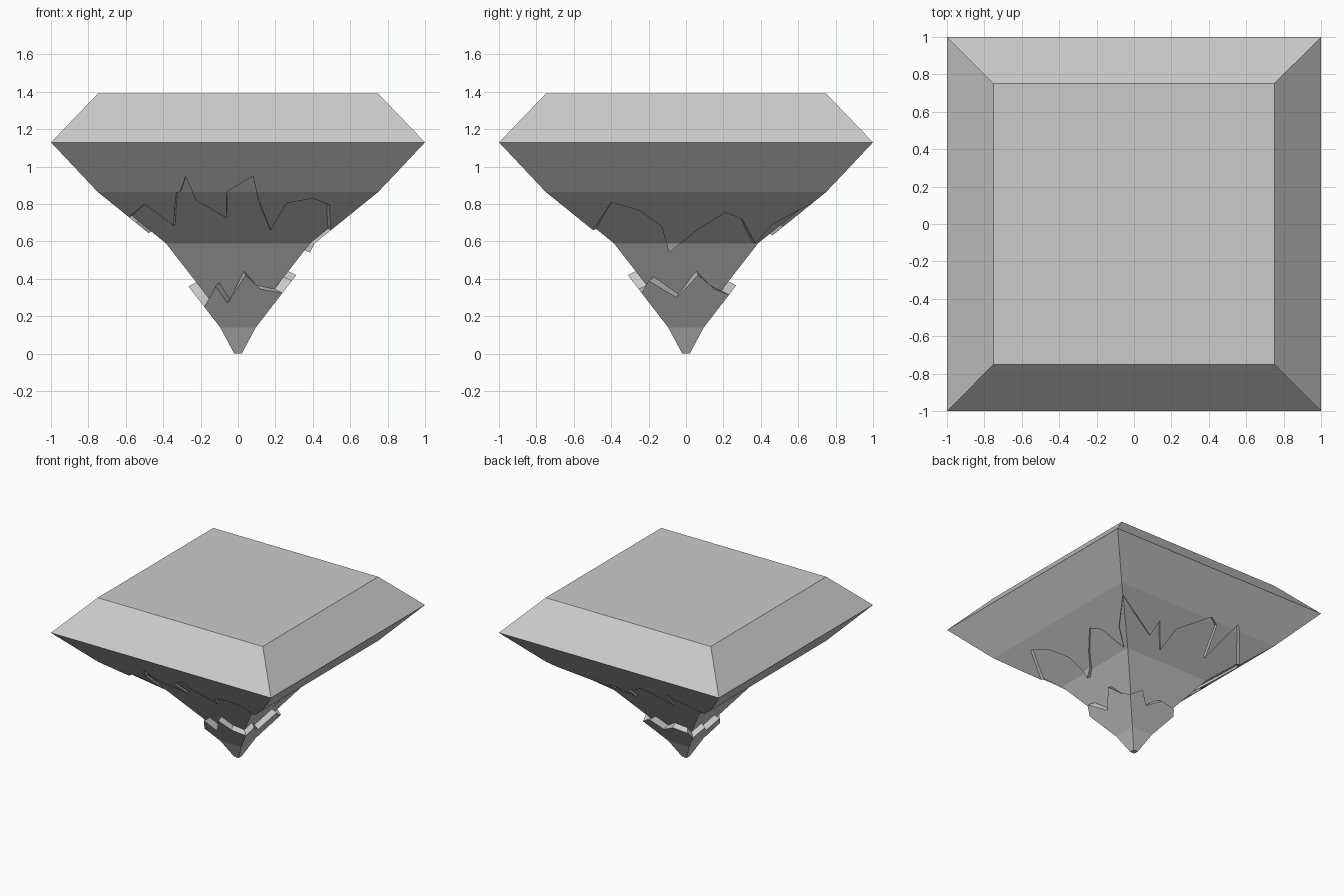
import bpy, bmesh

if "Cube" in bpy.data.objects:
    bpy.data.objects.remove(bpy.data.objects["Cube"])


def width(profile, z):
    """Half-width of the square section at height z."""
    for (w0, z0), (w1, z1) in zip(profile, profile[1:]):
        if z <= z1:
            return w0 + (w1 - w0) * (z - z0) / (z1 - z0)
    return profile[-1][0]


def turn(u, w, z, k):
    """Point on side k: 0 front, 1 right, 2 back, 3 left."""
    return [(u, -w, z), (w, u, z), (-u, w, z), (-w, -u, z)][k]


def finish(bm, name):
    bmesh.ops.remove_doubles(bm, verts=bm.verts, dist=0.0005)
    bmesh.ops.dissolve_degenerate(bm, edges=bm.edges, dist=0.0002)
    mesh = bpy.data.meshes.new(name)
    bm.to_mesh(mesh)
    bm.free()
    ob = bpy.data.objects.new(name, mesh)
    bpy.context.collection.objects.link(ob)
    return ob


def add_face(bm, pts):
    pts = [p for i, p in enumerate(pts) if p != pts[i - 1]]
    if len(pts) >= 3:
        bm.faces.new([bm.verts.new(p) for p in pts])


def loft(bm, profile):
    """Square rings joined up a profile, capped at both ends."""
    for k in range(4):
        for (w0, z0), (w1, z1) in zip(profile, profile[1:]):
            add_face(bm, [turn(-w0, w0, z0, k), turn(w0, w0, z0, k),
                          turn(w1, w1, z1, k), turn(-w1, w1, z1, k)])
    w, z = profile[0]
    add_face(bm, [turn(w, w, z, k) for k in range(4)][::-1])
    w, z = profile[-1]
    add_face(bm, [turn(w, w, z, k) for k in range(4)])


def jagged_side(bm, profile, corner_a, line, corner_b, k, upward, dx, dz):
    """Side panel with a jagged rim and a narrow ledge back to the core."""
    pts = [(-width(profile, corner_a), corner_a)] + line
    pts.append((width(profile, corner_b), corner_b))
    full = [pts[0]]
    # split the rim where it crosses a bend of the profile
    for a, b in zip(pts, pts[1:]):
        ts = [(z - a[1]) / (b[1] - a[1]) for _, z in profile
              if (z - a[1]) * (z - b[1]) < 0]
        full += [(a[0] + (b[0] - a[0]) * t, a[1] + (b[1] - a[1]) * t)
                 for t in sorted(ts)] + [b]
    cols, inner = [], []
    for i, (u, z) in enumerate(full):
        w = width(profile, z)
        ends = i in (0, len(full) - 1)
        col = []
        for lz in [z] + [p[1] for p in profile]:
            lz = max(lz, z) if upward else min(lz, z)
            lw = width(profile, lz)
            col.append((lz, lw, u if upward and not ends else u / w * lw))
        col.sort(key=lambda c: c[0])
        cols.append([turn(c[2], c[1], c[0], k) for c in col])
        inner.append(turn(u * (w - dx) / w, w - dx, z + dz, k))
    for a, b, ia, ib in zip(cols, cols[1:], inner, inner[1:]):
        for j in range(len(a) - 1):
            add_face(bm, [a[j], b[j], b[j + 1], a[j + 1]])
        if upward:
            add_face(bm, [a[0], ia, ib, b[0]])
        else:
            add_face(bm, [a[-1], b[-1], ib, ia])


# inner rock core
bm = bmesh.new()
loft(bm, [(0.02, 0.12), (0.385, 0.59), (0.725, 0.865), (0.97, 1.125)])
finish(bm, "rock_core")

# upper crust: jagged hem and bevelled slab top
crust = [(0.385, 0.54), (0.41, 0.59), (0.75, 0.865), (1.0, 1.13)]
corners = [0.73, 0.66, 0.81, 0.715]
hems = [
    [(-.5, .80), (-.345, .685), (-.335, .81), (-.33, .86), (-.31, .865),
     (-.28, .95), (-.225, .82), (-.062, .725), (-.06, .865), (.08, .95),
     (.11, .82), (.175, .66), (.26, .805), (.40, .83), (.488, .795)],
    [(-.40, .81), (-.25, .765), (-.13, .68), (-.09, .54), (.06, .66),
     (.21, .755), (.30, .72), (.37, .59), (.46, .69)],
    [(-.28, .68), (-.27, .763), (-.13, .634), (-.10, .756), (.125, .88),
     (.20, .85), (.26, .683), (.37, .90)],
    [(-.40, .82), (-.25, .76), (-.16, .645), (-.05, .80), (.10, .86),
     (.20, .70), (.28, .83), (.42, .80)],
]
bm = bmesh.new()
for k in range(4):
    jagged_side(bm, crust, corners[k], hems[k], corners[(k + 1) % 4],
                k, True, 0.03, 0.015)
    add_face(bm, [turn(-1, 1, 1.13, k), turn(1, 1, 1.13, k),
                  turn(.75, .75, 1.39, k), turn(-.75, .75, 1.39, k)])
add_face(bm, [turn(.75, .75, 1.39, k) for k in range(4)])
finish(bm, "upper_crust")

# lower spike with a jagged rim around the core
spike = [(0.02, 0.0), (0.095, 0.14), (0.311, 0.42)]
corners = [0.25, 0.325, 0.315, 0.29]
rims = [
    [(-.12, .36), (-.055, .27), (.04, .42), (.12, .345)],
    [(-.20, .39), (-.05, .30), (.065, .42), (.155, .345)],
    [(-.14, .365), (-.055, .288), (.06, .35), (.187, .334)],
    [(-.12, .35), (-.03, .28), (.06, .36), (.13, .30)],
]
bm = bmesh.new()
for k in range(4):
    jagged_side(bm, spike, corners[k], rims[k], corners[(k + 1) % 4],
                k, False, 0.05, 0.025)
add_face(bm, [turn(.02, .02, 0, k) for k in range(4)][::-1])
finish(bm, "lower_spike")
